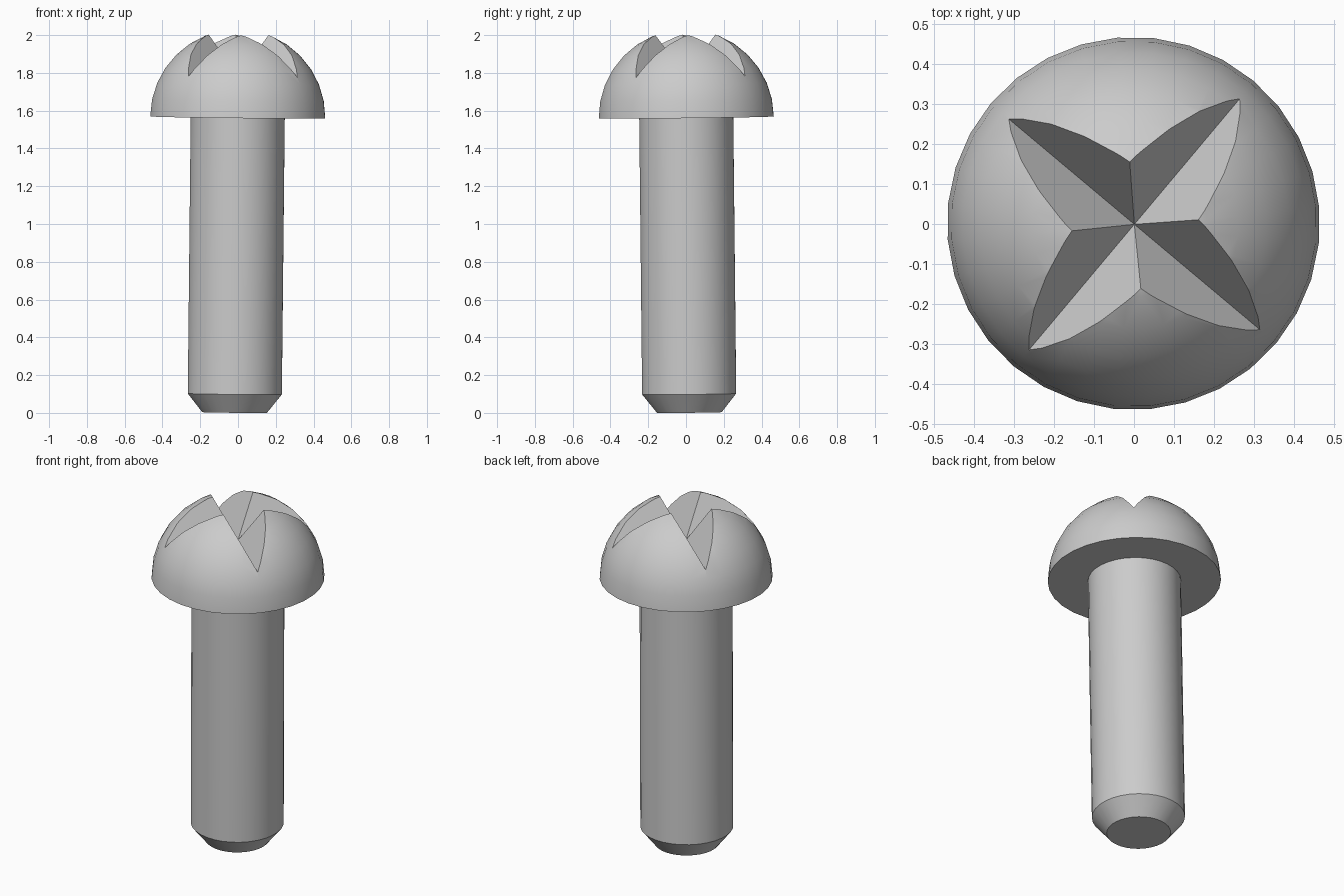
import bpy, bmesh, math
from mathutils import Matrix, Vector

SIDES = 32
HEAD_R, HEAD_Z = 0.465, 1.565   # dome radius and height of its flat underside
SLOT_Z, SLOT_SLOPE = 1.782, 1.95  # valley height and steepness of the slot walls
TURN = math.radians(5)

cube = bpy.data.objects.get("Cube")
if cube:
    bpy.data.objects.remove(cube, do_unlink=True)

steel = bpy.data.materials.new("grey_steel")
steel.use_nodes = True
colour = (0.6, 0.6, 0.6, 1)
steel.diffuse_color = colour
steel.node_tree.nodes["Principled BSDF"].inputs["Base Color"].default_value = colour

# The whole screw leans very slightly about a point inside its head
pivot = Vector((0, 0, 1.7))
lean = (Matrix.Translation(pivot)
        @ Vector((0, 0, 1)).rotation_difference(Vector((0.0105, -0.0105, 1))).to_matrix().to_4x4()
        @ Matrix.Translation(-pivot))


def finish(name, bm):
    bmesh.ops.recalc_face_normals(bm, faces=bm.faces)
    mesh = bpy.data.meshes.new(name)
    bm.to_mesh(mesh)
    bm.free()
    mesh.materials.append(steel)
    obj = bpy.data.objects.new(name, mesh)
    bpy.context.collection.objects.link(obj)
    return obj


def lathe(name, profile):
    """Closed solid turned from (radius, height) points; end radii of zero become poles."""
    bm = bmesh.new()
    rings = []
    for r, z in profile:
        count = SIDES if r > 1e-5 else 1
        rings.append([bm.verts.new((r * math.cos(TURN + math.tau * i / SIDES),
                                    r * math.sin(TURN + math.tau * i / SIDES), z))
                      for i in range(count)])
    for low, high in zip(rings, rings[1:]):
        for i in range(SIDES):
            j = (i + 1) % SIDES
            if len(high) == 1:
                bm.faces.new((low[i], low[j], high[0]))
            else:
                bm.faces.new((low[i], low[j], high[j], high[i]))
    for ring in (rings[0], rings[-1]):
        if len(ring) > 1:
            bm.faces.new(ring)
    return finish(name, bm)


def v_cutter(angle):
    """Long upright V-shaped prism through the axis."""
    bm = bmesh.new()
    rise = 0.5
    half = rise / SLOT_SLOPE
    ends = [[bm.verts.new((x, y, z)) for y, z in
             ((0, SLOT_Z), (half, SLOT_Z + rise), (-half, SLOT_Z + rise))] for x in (-1, 1)]
    for ring in ends:
        bm.faces.new(ring)
    for i in range(3):
        j = (i + 1) % 3
        bm.faces.new((ends[0][i], ends[0][j], ends[1][j], ends[1][i]))
    bmesh.ops.rotate(bm, verts=bm.verts, matrix=Matrix.Rotation(angle, 3, 'Z'))
    return finish("slot_cutter", bm)


# Domed head with a crossed pair of V slots
quarter = [math.pi / 2 * i / 8 for i in range(9)]
head = lathe("domed_head", [(HEAD_R * math.cos(a), HEAD_Z + HEAD_R * math.sin(a)) for a in quarter])
for k in range(2):
    cutter = v_cutter(TURN + math.pi / 4 + k * math.pi / 2)
    mod = head.modifiers.new("slot", 'BOOLEAN')
    mod.operation, mod.solver, mod.object = 'DIFFERENCE', 'EXACT', cutter
    bpy.context.view_layer.objects.active = head
    bpy.ops.object.modifier_apply(modifier=mod.name)
    bpy.data.objects.remove(cutter, do_unlink=True)

# Plain shaft with a chamfered tip, running up into the head
shaft = lathe("shaft", [(0.172, 0.002), (0.25, 0.1), (0.25, HEAD_Z + 0.04)])

for obj in (head, shaft):
    obj.data.transform(lean)
    bpy.ops.object.select_all(action='DESELECT')
    obj.select_set(True)
    bpy.context.view_layer.objects.active = obj
    bpy.ops.object.shade_smooth_by_angle(angle=math.radians(30))
